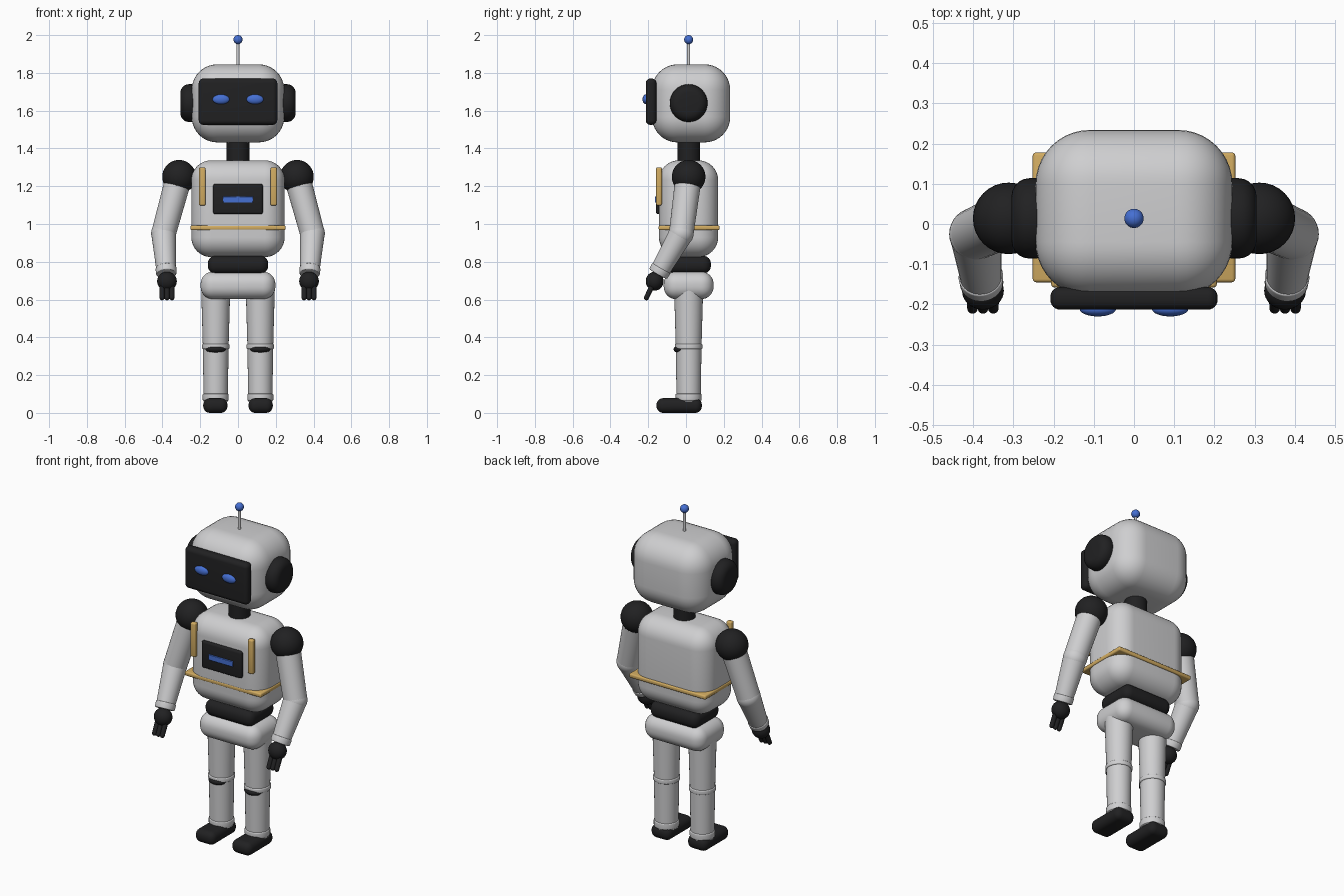
import bpy, bmesh, math
from mathutils import Vector, Matrix

cube = bpy.data.objects.get("Cube")
if cube:
    bpy.data.objects.remove(cube, do_unlink=True)


def material(name, rgb):
    m = bpy.data.materials.new(name)
    m.use_nodes = True
    m.diffuse_color = (*rgb, 1)
    m.node_tree.nodes["Principled BSDF"].inputs["Base Color"].default_value = (*rgb, 1)
    return m


WHITE = material("shell_white", (0.62, 0.62, 0.63))
BLACK = material("joint_black", (0.015, 0.015, 0.016))
BLUE = material("glow_blue", (0.06, 0.16, 0.65))
GOLD = material("trim_gold", (0.64, 0.41, 0.12))
MID = 0.014  # depth of the body's centre line


def finish(bm, name, mat):
    mesh = bpy.data.meshes.new(name)
    bm.to_mesh(mesh)
    bm.free()
    mesh.materials.append(mat)
    ob = bpy.data.objects.new(name, mesh)
    bpy.context.collection.objects.link(ob)
    bpy.ops.object.select_all(action='DESELECT')
    ob.select_set(True)
    bpy.context.view_layer.objects.active = ob
    bpy.ops.object.shade_smooth_by_angle(angle=math.radians(40))
    return ob


def box(name, mat, lo, hi, radius, segments=6):
    """Rounded box between two corners."""
    lo, hi = Vector(lo), Vector(hi)
    bm = bmesh.new()
    bmesh.ops.create_cube(bm, size=1, matrix=Matrix.Translation((lo + hi) / 2)
                          @ Matrix.Diagonal((*(hi - lo), 1)))
    bmesh.ops.bevel(bm, geom=bm.edges[:], offset=radius, segments=segments,
                    profile=0.5, affect='EDGES')
    return finish(bm, name, mat)


def ball(name, mat, centre, radii):
    bm = bmesh.new()
    bmesh.ops.create_uvsphere(bm, u_segments=32, v_segments=18, radius=1,
                              matrix=Matrix.Translation(centre) @ Matrix.Diagonal((*radii, 1)))
    return finish(bm, name, mat)


def tube(name, mat, a, b, r1, r2, bevel=0.0):
    """Tapered cylinder from a to b with optionally rounded rims."""
    a, b = Vector(a), Vector(b)
    axis = b - a
    rot = axis.to_track_quat('Z', 'Y').to_matrix().to_4x4()
    bm = bmesh.new()
    bmesh.ops.create_cone(bm, cap_ends=True, segments=32, radius1=r1, radius2=r2,
                          depth=axis.length,
                          matrix=Matrix.Translation((a + b) / 2) @ rot)
    if bevel:
        rims = [e for e in bm.edges if any(len(f.verts) > 4 for f in e.link_faces)]
        bmesh.ops.bevel(bm, geom=rims, offset=bevel, segments=5, profile=0.5, affect='EDGES')
    return finish(bm, name, mat)


# Head, face and antenna
box("head", WHITE, (-0.245, -0.18, 1.432), (0.245, 0.234, 1.845), 0.135, 10)
box("visor", BLACK, (-0.208, -0.213, 1.525), (0.208, -0.157, 1.77), 0.024)
tube("antenna_rod", WHITE, (0, MID, 1.83), (0, MID, 1.97), 0.008, 0.008)
ball("antenna_tip", BLUE, (0, MID, 1.976), (0.024,) * 3)
tube("neck", BLACK, (0, MID, 1.31), (0, MID, 1.46), 0.06, 0.06)

# Torso and its fittings
box("torso", WHITE, (-0.247, -0.143, 0.825), (0.247, 0.17, 1.337), 0.105, 10)
box("belt", GOLD, (-0.252, -0.145, 0.967), (0.252, 0.178, 0.992), 0.008, 3)
box("chest_panel", BLACK, (-0.132, -0.159, 1.052), (0.132, -0.125, 1.212), 0.012, 3)
box("chest_light", BLUE, (-0.08, -0.165, 1.113), (0.08, -0.156, 1.146), 0.002, 1)
box("waist", BLACK, (-0.16, -0.104, 0.737), (0.16, 0.132, 0.832), 0.042)
box("pelvis", WHITE, (-0.198, -0.118, 0.602), (0.198, 0.146, 0.748), 0.066, 8)

for side, s in (("left", 1), ("right", -1)):
    def at(x, y, z):
        return Vector((s * x, y, z))

    ball(side + "_eye", BLUE, at(0.09, -0.212, 1.66), (0.045, 0.018, 0.026))
    tube(side + "_ear", BLACK, at(0.2, MID, 1.64), at(0.305, MID, 1.64), 0.1, 0.1, 0.045)
    x1, x2 = sorted((s * 0.172, s * 0.206))
    box(side + "_strap", GOLD, (x1, -0.158, 1.098), (x2, -0.128, 1.3), 0.008, 3)

    # Arm
    shoulder, elbow = at(0.312, MID, 1.25), at(0.394, -0.025, 0.95)
    wrist, palm = at(0.379, -0.148, 0.735), at(0.376, -0.166, 0.697)
    ball(side + "_shoulder", BLACK, shoulder, (0.089,) * 3)
    tube(side + "_upper_arm", WHITE, shoulder, elbow, 0.07, 0.065)
    ball(side + "_elbow", WHITE, elbow, (0.066,) * 3)
    tube(side + "_forearm", WHITE, elbow, wrist, 0.065, 0.05)
    tube(side + "_wrist_cuff", WHITE, wrist.lerp(elbow, 0.15), wrist, 0.056, 0.054, 0.006)
    ball(side + "_hand", BLACK, palm, (0.052, 0.047, 0.05))
    for i in (-1, 0, 1):
        knuckle = palm + Vector((i * 0.026, -0.016, -0.03))
        tip = palm + Vector((i * 0.026, -0.044, -0.088))
        tube(f"{side}_finger_{i + 2}", BLACK, knuckle, tip, 0.014, 0.013)
        ball(f"{side}_fingertip_{i + 2}", BLACK, tip, (0.013,) * 3)

    # Leg
    tube(side + "_thigh", WHITE, at(0.118, MID, 0.66), at(0.118, MID, 0.345), 0.077, 0.068)
    tube(side + "_knee_cuff", WHITE, at(0.118, MID, 0.365), at(0.118, MID, 0.338), 0.073, 0.073, 0.006)
    ball(side + "_knee", BLACK, at(0.118, -0.02, 0.337), (0.055, 0.046, 0.024))
    tube(side + "_shin", WHITE, at(0.118, MID, 0.35), at(0.118, MID, 0.06), 0.068, 0.064)
    tube(side + "_ankle_cuff", WHITE, at(0.118, MID, 0.102), at(0.118, MID, 0.065), 0.069, 0.069, 0.006)
    x1, x2 = sorted((s * 0.056, s * 0.184))
    box(side + "_foot", BLACK, (x1, -0.156, 0), (x2, 0.084, 0.078), 0.035)
